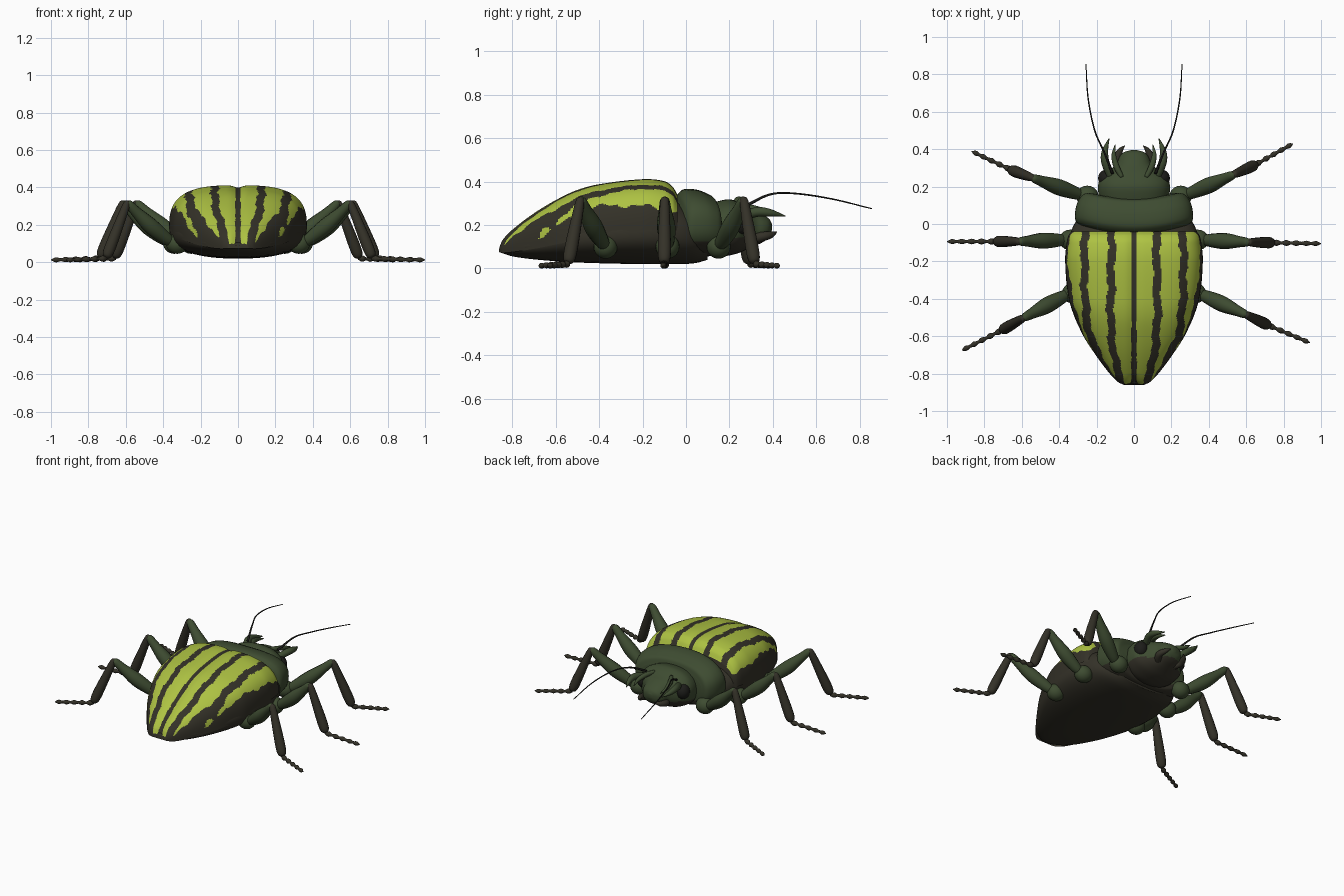
import bpy, bmesh, math
from mathutils import Vector, Matrix

if "Cube" in bpy.data.objects:
    bpy.data.objects.remove(bpy.data.objects["Cube"])


def material(name, rgb):
    m = bpy.data.materials.new(name)
    m.diffuse_color = (*rgb, 1)
    m.use_nodes = True
    m.node_tree.nodes["Principled BSDF"].inputs["Base Color"].default_value = m.diffuse_color
    return m


LIME = material("lime green", (0.42, 0.54, 0.055))
BROWN = material("dark brown", (0.034, 0.031, 0.021))
GREEN = material("dark green", (0.048, 0.072, 0.031))
BLACK = material("black", (0.012, 0.012, 0.010))


def interp(keys, t):
    """Smooth interpolation of (t, values...) keys, sorted by t."""
    t = max(keys[0][0], min(keys[-1][0], t))
    i = max(k for k in range(len(keys) - 1) if keys[k][0] <= t)

    def slope(k, c):
        a, b = keys[max(k - 1, 0)], keys[min(k + 1, len(keys) - 1)]
        return (b[c] - a[c]) / (b[0] - a[0])
    a, b = keys[i], keys[i + 1]
    h = b[0] - a[0]
    s = (t - a[0]) / h
    return [(2*s**3 - 3*s*s + 1) * a[c] + (s**3 - 2*s*s + s) * h * slope(i, c)
            + (3*s*s - 2*s**3) * b[c] + (s**3 - s*s) * h * slope(i + 1, c)
            for c in range(1, len(a))]


def grid_object(name, rows, mats, closed, rule=None):
    """Skin rows of points; closed rows are tubes with capped ends."""
    bm = bmesh.new()
    vs = [[bm.verts.new(p) for p in r] for r in rows]
    n = len(rows[0])
    for a, b in zip(vs, vs[1:]):
        for j in range(n if closed else n - 1):
            k = (j + 1) % n
            bm.faces.new((a[j], a[k], b[k], b[j]))
    bm.faces.new(vs[0])
    bm.faces.new(vs[-1])
    bmesh.ops.recalc_face_normals(bm, faces=bm.faces)
    for f in bm.faces:
        f.smooth = True
        if rule:
            f.material_index = rule(f.calc_center_median())
    me = bpy.data.meshes.new(name)
    bm.to_mesh(me)
    bm.free()
    for m in mats:
        me.materials.append(m)
    ob = bpy.data.objects.new(name, me)
    bpy.context.collection.objects.link(ob)
    return ob


def spread(a, b, n):
    """Values from a to b, denser near the ends."""
    return [a + (b - a) * (0.5 - 0.5 * math.cos(math.pi * i / n)) for i in range(n + 1)]


def superellipse(angle, n):
    c, s = math.cos(angle), math.sin(angle)
    r = (abs(c)**n + abs(s)**n) ** (-1 / n)
    return c * r, s * r


def ring_loft(name, keys, n, mats, rule=None, bend=0.0, rows=40, sides=48):
    """Body segment along y; keys are (y, half width, bottom z, top z)."""
    out = []
    for y in spread(keys[0][0], keys[-1][0], rows):
        w, zb, zt = interp(keys, y)
        ring = []
        for j in range(sides):
            px, pz = superellipse(2 * math.pi * j / sides, n)
            x = w * px
            ring.append((x, y + bend * x * x, (zb + zt) / 2 + (zt - zb) / 2 * pz))
        out.append(ring)
    return grid_object(name, out, mats, True, rule)


def tube(name, pts, mat, steps=8, sides=12):
    """Smooth tapered tube; pts are (x, y, z, radius)."""
    keys = [(i, *p) for i, p in enumerate(pts)]
    total = (len(pts) - 1) * steps
    path = [interp(keys, i / steps) for i in range(total + 1)]
    rows = []
    for i, p in enumerate(path):
        d = Vector(path[min(i + 1, total)][:3]) - Vector(path[max(i - 1, 0)][:3])
        d.normalize()
        u = d.cross(Vector((0.3, 1, 0.1)) if abs(d.y) < 0.75 else Vector((1, 0, 0))).normalized() \
            if len(pts) < 3 or abs(pts[-1][1] - pts[0][1]) < abs(pts[-1][0] - pts[0][0]) + 0.1 \
            else d.cross(Vector((1, 0, 0))).normalized()
        v = d.cross(u)
        rows.append([Vector(p[:3]) + max(p[3], 0.001) * (u * math.cos(a) + v * math.sin(a))
                     for a in (2 * math.pi * j / sides for j in range(sides))])
    return grid_object(name, rows, [mat], True)


def ball(name, loc, size, mat):
    bm = bmesh.new()
    bmesh.ops.create_uvsphere(bm, u_segments=24, v_segments=14, radius=1,
                              matrix=Matrix.Translation(loc) @ Matrix.Diagonal((*size, 1)))
    for f in bm.faces:
        f.smooth = True
    me = bpy.data.meshes.new(name)
    bm.to_mesh(me)
    bm.free()
    me.materials.append(mat)
    ob = bpy.data.objects.new(name, me)
    bpy.context.collection.objects.link(ob)


# Wing cases: half width, lower edge, top along y
wing = [(-0.86, 0.055, 0.075, 0.105), (-0.845, 0.085, 0.072, 0.135), (-0.8, 0.13, 0.075, 0.18),
        (-0.7, 0.205, 0.09, 0.255), (-0.6, 0.27, 0.11, 0.315), (-0.5, 0.315, 0.13, 0.362),
        (-0.4, 0.348, 0.15, 0.388), (-0.2, 0.368, 0.175, 0.411), (-0.1, 0.36, 0.175, 0.402),
        (-0.06, 0.35, 0.175, 0.375), (-0.04, 0.335, 0.175, 0.34)]
# Stripe centres (two per side) and the top of the dark margin along y
stripes = [(-0.86, 0.06, 0.10, 0.04), (-0.8, 0.085, 0.135, 0.07), (-0.7, 0.105, 0.19, 0.125),
           (-0.6, 0.12, 0.235, 0.19), (-0.45, 0.125, 0.258, 0.275), (-0.25, 0.122, 0.265, 0.29),
           (-0.04, 0.12, 0.262, 0.265)]


def stripe_rule(c):
    s1, s2, margin = interp(stripes, c.y)
    wob = 0.005 * math.sin(31 * c.y + 3 * c.x) + 0.003 * math.sin(83 * c.y + 9 * c.x)
    x = abs(c.x)
    dark = (x < 0.013 + 0.4 * abs(wob) or abs(x - s1 + wob) < 0.021
            or abs(x - s2 - wob) < 0.021 or c.z < margin + 1.5 * wob)
    return 1 if dark else 0


rows = []
for y in spread(-0.86, -0.04, 110):
    w, zb, zt = interp(wing, y)
    row = []
    for j in range(161):
        px, pz = superellipse(math.pi * j / 160, 3.0)
        x = w * px
        seam = math.exp(-(x / 0.03)**2)
        tail = max(0, (-0.8 - y) / 0.06)
        row.append((x, y + 0.015 * tail * seam, zb + (zt - zb) * pz - 0.012 * seam))
    rows.append(row)
grid_object("wing_cases", rows, [LIME, BROWN], False, stripe_rule)

# Abdomen and underside
ring_loft("abdomen", [(-0.85, 0.05, 0.072, 0.10), (-0.8, 0.125, 0.056, 0.13), (-0.7, 0.205, 0.042, 0.17),
                      (-0.55, 0.295, 0.03, 0.24), (-0.4, 0.348, 0.024, 0.28), (-0.2, 0.366, 0.02, 0.31),
                      (-0.05, 0.34, 0.02, 0.31), (0.04, 0.29, 0.024, 0.27), (0.1, 0.2, 0.04, 0.2)],
          2.4, [BROWN])

# Pronotum shield, brown underneath
ring_loft("pronotum", [(-0.05, 0.29, 0.08, 0.31), (-0.04, 0.31, 0.06, 0.34), (-0.01, 0.316, 0.05, 0.364),
                       (0.05, 0.307, 0.05, 0.362), (0.1, 0.285, 0.055, 0.343), (0.125, 0.262, 0.065, 0.325),
                       (0.135, 0.235, 0.09, 0.29)],
          2.6, [GREEN, BROWN], lambda c: 1 if c.z < 0.12 else 0, bend=0.55)

# Head with rounded snout
ring_loft("head", [(0.09, 0.17, 0.07, 0.29), (0.15, 0.188, 0.055, 0.31), (0.2, 0.192, 0.06, 0.318),
                   (0.24, 0.182, 0.07, 0.305), (0.275, 0.145, 0.085, 0.285), (0.32, 0.095, 0.105, 0.268),
                   (0.36, 0.077, 0.125, 0.245), (0.385, 0.052, 0.15, 0.225), (0.395, 0.015, 0.175, 0.205)],
          2.3, [GREEN, BROWN], lambda c: 1 if c.z < 0.14 else 0)

# Head parts on both sides
for s, side in ((1, "right"), (-1, "left")):
    def flip(pts):
        return [(s * x, y, z, r) for x, y, z, r in pts]
    ball(side + "_eye", (s * 0.15, 0.245, 0.205), (0.042, 0.045, 0.05), BLACK)
    tube(side + "_outer_horn", flip([(0.12, 0.25, 0.24, 0.022), (0.153, 0.33, 0.26, 0.022),
                                     (0.155, 0.39, 0.255, 0.017), (0.133, 0.458, 0.24, 0.002)]), GREEN)
    tube(side + "_inner_horn", flip([(0.065, 0.25, 0.285, 0.012), (0.095, 0.31, 0.275, 0.016),
                                     (0.108, 0.37, 0.26, 0.012), (0.1, 0.425, 0.245, 0.002)]), GREEN)
    tube(side + "_jaw", flip([(0.05, 0.29, 0.13, 0.025), (0.085, 0.345, 0.145, 0.022),
                              (0.075, 0.39, 0.155, 0.016), (0.05, 0.418, 0.168, 0.002)]), BROWN)
    tube(side + "_antenna", flip([(0.115, 0.27, 0.285, 0.008), (0.16, 0.385, 0.34, 0.005),
                                  (0.21, 0.5, 0.345, 0.004), (0.245, 0.67, 0.32, 0.0035),
                                  (0.257, 0.855, 0.275, 0.0025)]), BLACK, sides=8)

# Legs: hip, knee, ankle, toe, and a small swing for the left side
legs = {"front": ((0.27, 0.15, 0.10), (0.535, 0.265, 0.32), (0.645, 0.315, 0.03), (0.85, 0.43, 0.012), -4),
        "middle": ((0.36, -0.085, 0.10), (0.615, -0.098, 0.32), (0.735, -0.1, 0.03), (1.0, -0.105, 0.012), 1),
        "hind": ((0.345, -0.37, 0.10), (0.60, -0.485, 0.32), (0.715, -0.54, 0.03), (0.94, -0.635, 0.012), -4)}
for name, (*joints, swing) in legs.items():
    for s, side in ((1, "right"), (-1, "left")):
        hip = Vector(joints[0])
        turn = Matrix.Rotation(math.radians(swing if s < 0 else 0), 3, 'Z')
        pts = [hip + turn @ (Vector(p) - hip) for p in joints]
        for p in pts:
            p.x = max(-1, min(1, p.x)) * s
        hip, knee, ankle, toe = pts
        label = side + "_" + name

        def along(a, b, shape, lift=0.0):
            return [(*(a.lerp(b, t) + Vector((0, 0, lift * 4 * t * (1 - t)))), r) for t, r in shape]
        ball(label + "_hip", hip + Vector((-0.02 * s, 0, 0)), (0.06, 0.055, 0.055), GREEN)
        tube(label + "_thigh", along(hip, knee, [(0, 0.024), (0.2, 0.036), (0.5, 0.043), (0.8, 0.03),
                                                 (0.97, 0.022), (1.02, 0.006)], -0.015), GREEN)
        tube(label + "_shin", along(knee, ankle, [(-0.03, 0.006), (0.04, 0.02), (0.4, 0.027),
                                                  (0.8, 0.031), (0.97, 0.026), (1.03, 0.008)]), BROWN)
        # Beaded foot ending in a claw
        beads = [(i / 10, 0.008 if i % 2 == 0 else 0.017 - 0.0004 * i) for i in range(10)] + [(1, 0.002)]
        start = Vector((ankle.x, ankle.y, 0.02))
        tube(label + "_foot", along(start, toe, beads), BROWN, steps=5)
